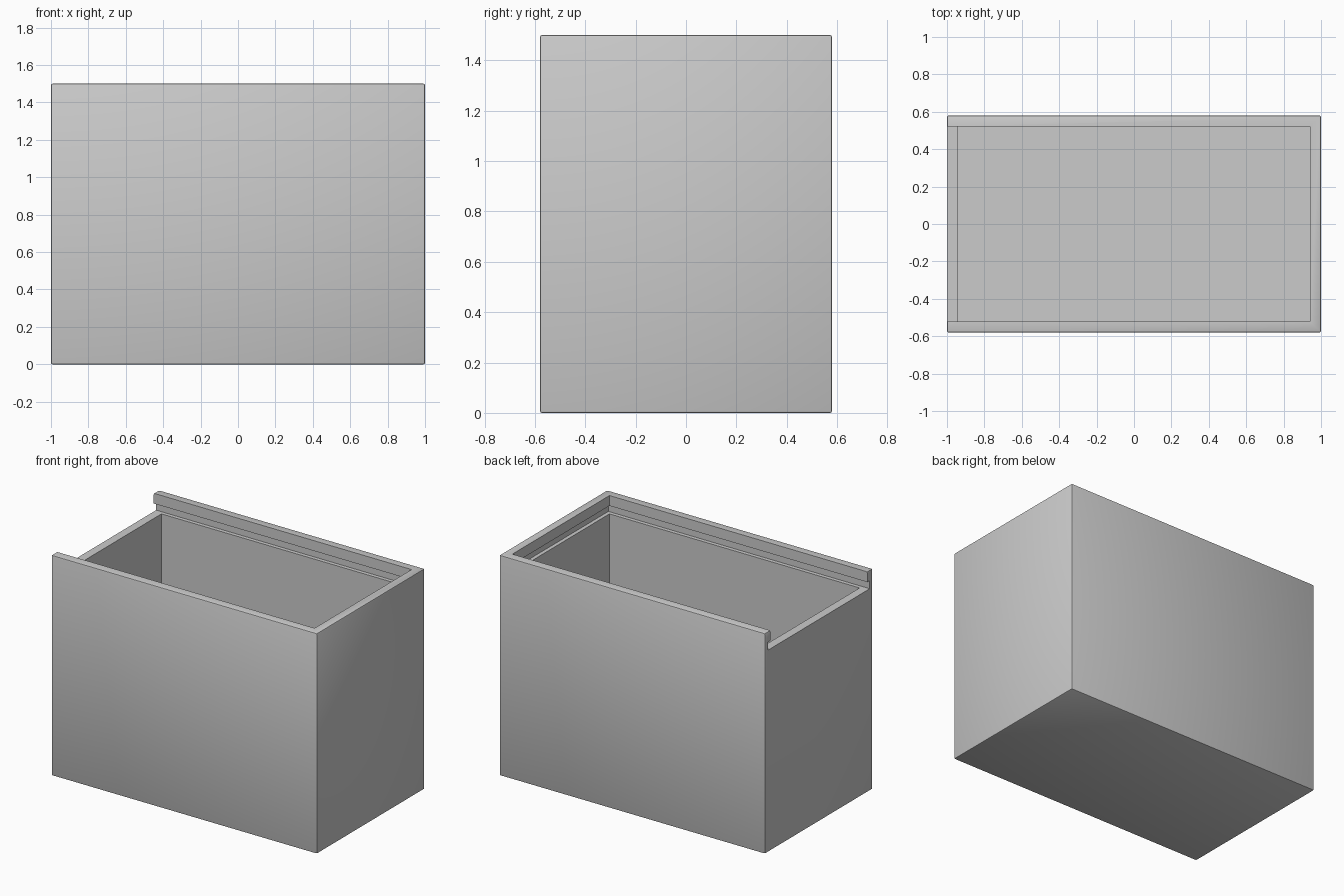
import bpy

cube = bpy.data.objects.get("Cube")
if cube:
    bpy.data.objects.remove(cube, do_unlink=True)

grey = bpy.data.materials.new("plain grey")
grey.use_nodes = True
tone = (0.6, 0.6, 0.6, 1)
grey.diffuse_color = tone
grey.node_tree.nodes["Principled BSDF"].inputs["Base Color"].default_value = tone

HALF_X, HALF_Y, HEIGHT = 1.0, 0.58, 1.5
WALL = 0.058
GROOVE = 0.026               # depth of the lid groove into the walls
LEDGE, LIP = 1.375, 1.43     # bottom and top of the groove
IN_X, IN_Y = HALF_X - WALL, HALF_Y - WALL
PAST = 0.2                   # overshoot of cutters beyond the box


def block(name, low, high):
    """Axis-aligned box between two corners."""
    mid = [(a + b) / 2 for a, b in zip(low, high)]
    bpy.ops.mesh.primitive_cube_add(size=1, location=mid)
    ob = bpy.context.object
    ob.name = name
    ob.scale = [b - a for a, b in zip(low, high)]
    bpy.ops.object.transform_apply(location=True, rotation=False, scale=True)
    ob.data.materials.append(grey)
    return ob


# Outer body with slightly softened edges
box = block("box_body", (-HALF_X, -HALF_Y, 0), (HALF_X, HALF_Y, HEIGHT))
bevel = box.modifiers.new("soft edges", "BEVEL")
bevel.width = 0.008
bevel.segments = 2

# Cavity, open slot above the low end wall, and groove for the sliding lid
cutters = [
    block("cavity_cutter", (-IN_X, -IN_Y, WALL), (IN_X, IN_Y, HEIGHT + PAST)),
    block("slot_cutter", (-HALF_X - PAST, -IN_Y, LEDGE), (0, IN_Y, HEIGHT + PAST)),
    block("groove_cutter", (-HALF_X - PAST, -IN_Y - GROOVE, LEDGE),
          (IN_X + GROOVE, IN_Y + GROOVE, LIP)),
]
for cutter in cutters:
    cutter.hide_render = True
    cutter.display_type = "WIRE"
    cut = box.modifiers.new(cutter.name, "BOOLEAN")
    cut.operation = "DIFFERENCE"
    cut.solver = "EXACT"
    cut.object = cutter

# Bake the cuts, then drop the helpers
bpy.ops.object.select_all(action="DESELECT")
box.select_set(True)
bpy.context.view_layer.objects.active = box
for name in [m.name for m in box.modifiers]:
    bpy.ops.object.modifier_apply(modifier=name)
for cutter in cutters:
    bpy.data.objects.remove(cutter, do_unlink=True)
bpy.ops.object.shade_smooth_by_angle()
